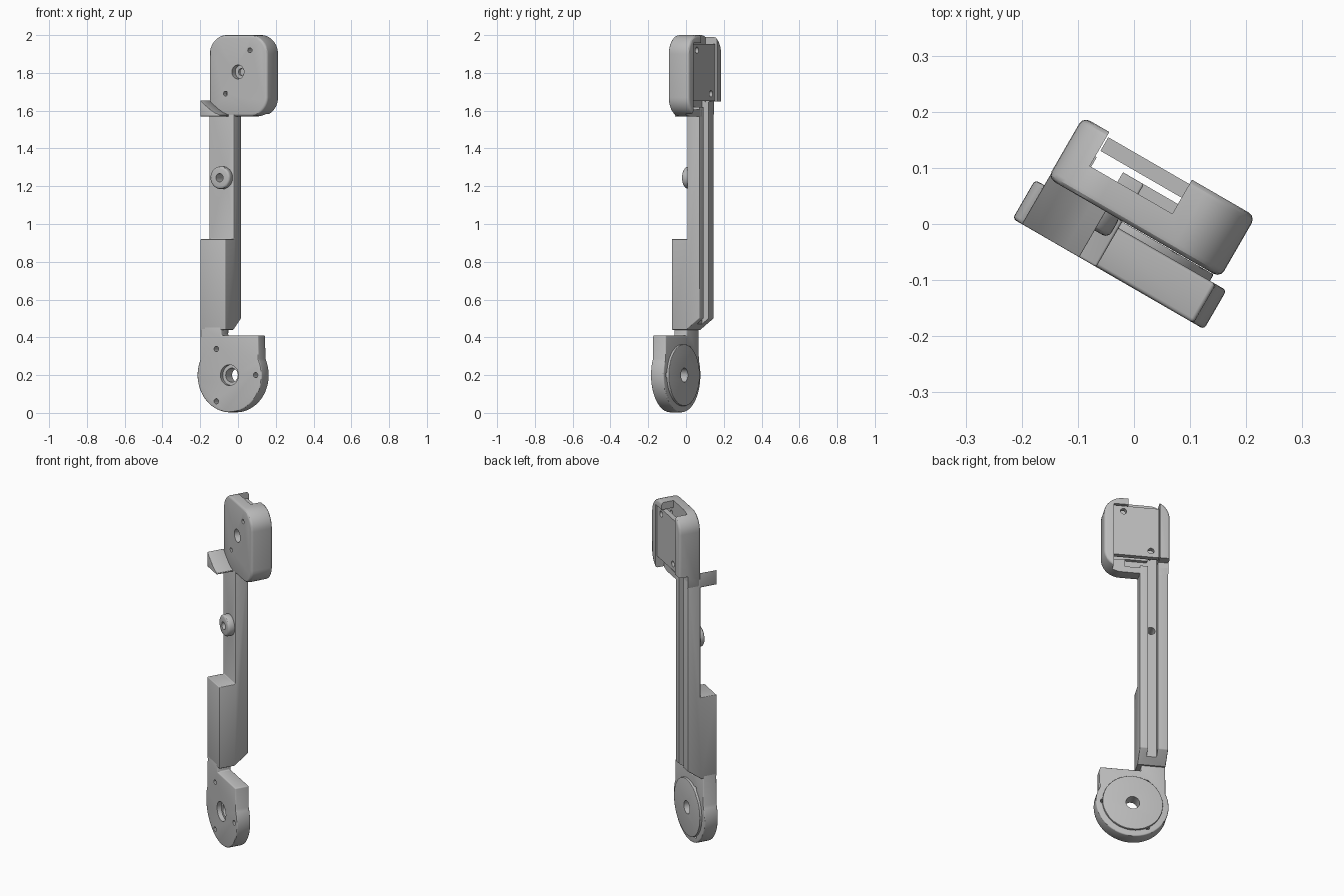
import bpy, bmesh, math
from mathutils import Vector

if "Cube" in bpy.data.objects:
    bpy.data.objects.remove(bpy.data.objects["Cube"])

TURN = math.radians(-30)   # whole bracket is turned about z

grey = bpy.data.materials.new("light_grey")
grey.use_nodes = True
grey.diffuse_color = (0.5, 0.5, 0.5, 1)
grey.node_tree.nodes["Principled BSDF"].inputs["Base Color"].default_value = (0.5, 0.5, 0.5, 1)


def bake(obj):
    """Apply the modifiers of an object to its mesh."""
    dg = bpy.context.evaluated_depsgraph_get()
    mesh = bpy.data.meshes.new_from_object(obj.evaluated_get(dg))
    obj.modifiers.clear()
    obj.data = mesh


def prism(name, profile, start, end, axis="Y", bevel=0.0):
    """Extrude a profile of (x, z) points along Y, or (y, z) points along X."""
    bm = bmesh.new()
    put = (lambda p, d: (p[0], d, p[1])) if axis == "Y" else (lambda p, d: (d, p[0], p[1]))
    face = bm.faces.new([bm.verts.new(put(p, start)) for p in profile])
    geom = bmesh.ops.extrude_face_region(bm, geom=[face])["geom"]
    shift = Vector((0, end - start, 0)) if axis == "Y" else Vector((end - start, 0, 0))
    bmesh.ops.translate(bm, vec=shift, verts=[g for g in geom if isinstance(g, bmesh.types.BMVert)])
    bmesh.ops.recalc_face_normals(bm, faces=bm.faces)
    mesh = bpy.data.meshes.new(name)
    bm.to_mesh(mesh)
    bm.free()
    mesh.materials.append(grey)
    obj = bpy.data.objects.new(name, mesh)
    obj.rotation_euler.z = TURN
    bpy.context.collection.objects.link(obj)
    if bevel:
        mod = obj.modifiers.new("bevel", "BEVEL")
        mod.width, mod.segments = bevel, 3
        mod.limit_method, mod.angle_limit = "ANGLE", math.radians(40)
        bake(obj)
    return obj


def arc(cx, cz, r, a0, a1, n):
    angles = [math.radians(a0 + (a1 - a0) * i / n) for i in range(n + 1)]
    return [(cx + r * math.cos(a), cz + r * math.sin(a)) for a in angles]


def rect(x0, x1, z0, z1):
    return [(x0, z0), (x1, z0), (x1, z1), (x0, z1)]


def box(name, x, y, z, bevel=0.0):
    return prism(name, rect(*x, *z), *y, bevel=bevel)


def rod(name, x, z, r, y0, y1, bevel=0.0, n=32):
    return prism(name, arc(x, z, r, 0, 360, n)[:-1], y0, y1, bevel=bevel)


def cut(obj, *cutters):
    """Subtract the cutters and remove them."""
    for c in cutters:
        c.hide_render = True
        mod = obj.modifiers.new("cut", "BOOLEAN")
        mod.operation, mod.solver, mod.object = "DIFFERENCE", "EXACT", c
        bake(obj)
        bpy.data.objects.remove(c)


LEFT, RIGHT = -0.173, -0.02     # sides of the arm
FRONT, MID, BACK = -0.1, -0.005, 0.07

# Arm: thick lower half, thin upper half, sloped lower back end
arm = prism("arm", [(FRONT, 0.44), (FRONT, 0.92), (MID, 0.92), (MID, 1.62),
                    (BACK, 1.62), (BACK, 0.5), (-0.01, 0.44)], LEFT, RIGHT, "X", 0.004)
cut(arm,
    box("channel_cutter", (-0.117, -0.063), (0.03, 0.2), (0.4, 1.7)),
    rod("boss_hole_cutter", -0.087, 1.245, 0.022, -0.2, 0.2))

# Screw boss on the arm
boss = rod("screw_boss", -0.087, 1.245, 0.06, -0.045, 0.0, 0.012)
cut(boss, rod("boss_hole_cutter", -0.087, 1.245, 0.022, -0.2, 0.2))

# Wedge-shaped hook below the head
hook = [(LEFT, 1.57), (-0.055, 1.57)] + [
    (-0.055 + (LEFT + 0.055) * t, 1.578 + 0.077 * t ** 1.4) for t in (0, 0.25, 0.5, 0.75, 1)]
prism("hook", hook, FRONT, 0.0, bevel=0.002)

# Round lower pivot housing with a square shoulder and a neck
CX, CZ = 0.005, 0.2
housing = prism("pivot_housing",
                [(0.18, 0.41), (-0.045, 0.41), (-0.045, 0.46), (LEFT, 0.46)]
                + arc(CX, CZ, 0.197, 156, 386, 48), FRONT, -0.02, bevel=0.007)
cutters = [rod("bore_cutter", CX, CZ, 0.037, -0.2, 0.1),
           rod("counterbore_cutter", CX, CZ, 0.055, -0.2, -0.075)]
for a in (0, 120, 240):
    t = math.radians(a)
    cutters.append(rod("screw_cutter", CX + 0.16 * math.cos(t), CZ + 0.16 * math.sin(t),
                       0.014, -0.2, 0.1, n=16))
cut(housing, *cutters)
disc = rod("pivot_disc", CX, CZ, 0.163, -0.03, -0.007, 0.003, n=64)
cut(disc, rod("bore_cutter", CX, CZ, 0.037, -0.2, 0.1))

# Head block: rounded corners, square where it meets the arm
R = 0.1
x0, x1, z0, z1 = -0.174, 0.181, 1.57, 2.0
head = prism("head_block",
             [(x0, z0)] + arc(x1 - R, z0 + R, R, -90, 0, 10)
             + arc(x1 - R, z1 - R, R, 0, 90, 10)
             + arc(x0 + R, z1 - R, R, 90, 180, 10), -0.006, 0.12, bevel=0.014)
HOLES = [(0.076, 1.92), (-0.073, 1.69)]
cut(head,
    box("pocket_cutter", (-0.12, 0.13), (0.05, 0.3), (1.645, 1.958)),
    box("top_slot_cutter", (-0.12, 0.05), (0.05, 0.3), (1.9, 2.1)),
    box("lower_step_cutter", (-0.3, 0.13), (BACK, 0.3), (1.5, 1.648)),
    box("channel_cutter", (-0.117, -0.063), (0.03, 0.3), (1.5, 1.7)),
    box("cross_channel_cutter", (-0.117, 0.06), (0.03, 0.3), (1.605, 1.66)),
    rod("hub_cutter", 0.003, 1.805, 0.037, -0.1, 0.03),
    rod("hub_inner_cutter", 0.003, 1.805, 0.018, -0.1, 0.07),
    *[rod("screw_cutter", x, z, 0.013, -0.1, 0.2, n=16) for x, z in HOLES])

# Back plate sunk into the head
plate = box("back_plate", (-0.117, 0.128), (0.083, 0.111), (1.652, 1.952))
cut(plate, *[rod("screw_cutter", x, z, 0.017, 0.0, 0.2, n=16) for x, z in HOLES])

# Smooth shading with sharp edges kept
parts = [o for o in bpy.context.scene.objects if o.type == "MESH"]
for o in bpy.context.selected_objects:
    o.select_set(False)
for o in parts:
    o.select_set(True)
bpy.context.view_layer.objects.active = parts[0]
bpy.ops.object.shade_smooth_by_angle(angle=math.radians(30))
